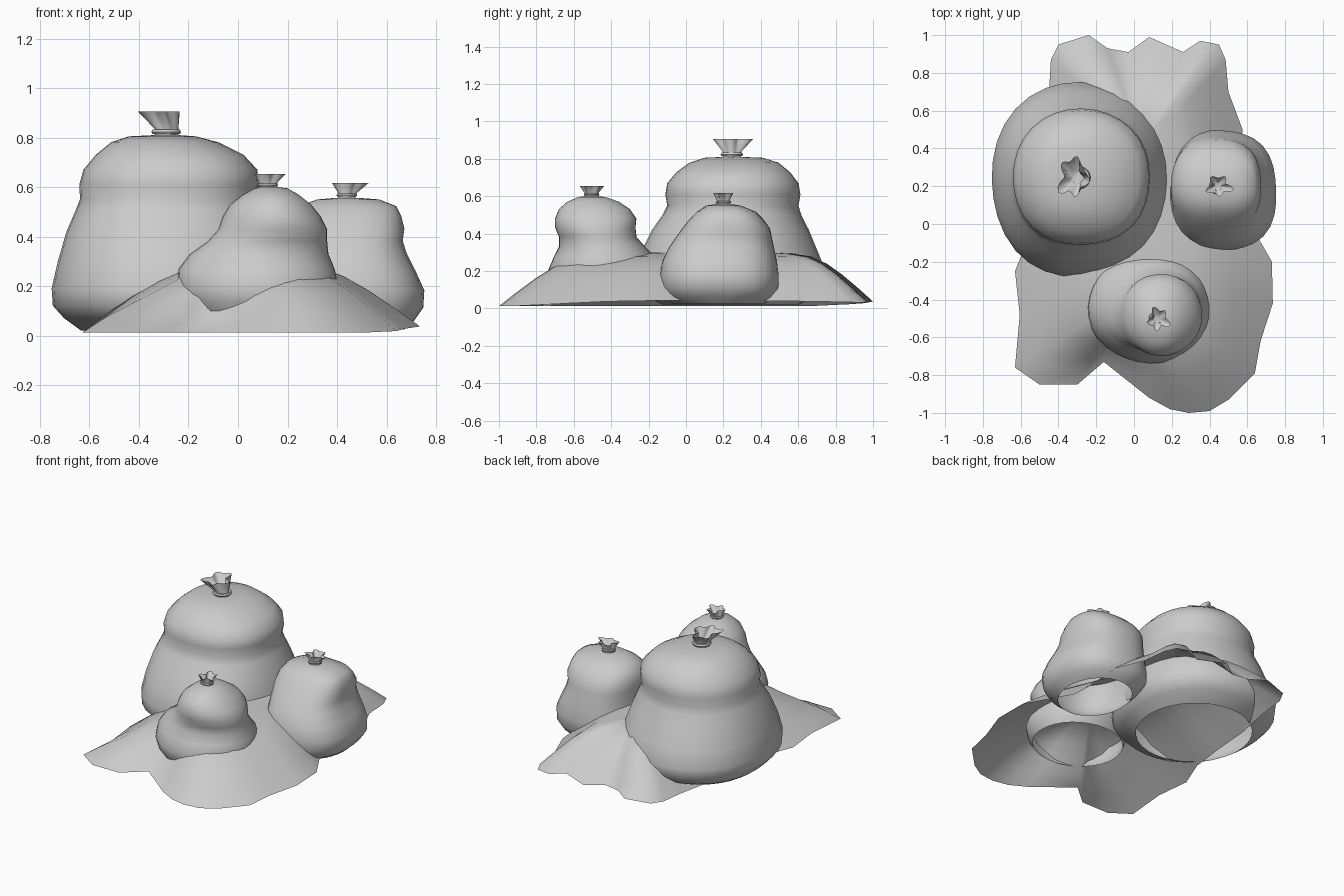
import bpy, bmesh, math

def finish(name, bm, angle=50):
    bmesh.ops.recalc_face_normals(bm, faces=bm.faces)
    me = bpy.data.meshes.new(name)
    bm.to_mesh(me)
    bm.free()
    ob = bpy.data.objects.new(name, me)
    bpy.context.collection.objects.link(ob)
    bpy.ops.object.select_all(action='DESELECT')
    ob.select_set(True)
    bpy.context.view_layer.objects.active = ob
    bpy.ops.object.shade_smooth_by_angle(angle=math.radians(angle))
    return ob

def bridge(bm, a, b):
    n = len(a)
    for i in range(n):
        bm.faces.new((a[i], a[(i + 1) % n], b[(i + 1) % n], b[i]))

# sack body lofted from rows of (z, x_min, x_max, y_min, y_max), open underneath
def sack(name, rows, lump, phase, square):
    bm = bmesh.new()
    n, prev = 32, None
    for k, (z, x0, x1, y0, y1) in enumerate(rows):
        ring = []
        inner = 0 < k < len(rows) - 2
        amp, sq = (lump, square) if inner else (0, 0)
        for i in range(n):
            a = 2 * math.pi * i / n
            s = 1 + amp * (math.sin(3 * a + phase + z * 4) + 0.6 * math.sin(5 * a - phase))
            s += sq * (1 - math.cos(4 * a)) / 2 + 0.01
            ring.append(bm.verts.new(((x0 + x1) / 2 + (x1 - x0) / 2 * s * math.cos(a),
                                      (y0 + y1) / 2 + (y1 - y0) / 2 * s * math.sin(a),
                                      z + amp * 0.3 * math.sin(2 * a + phase))))
        if prev:
            bridge(bm, prev, ring)
        prev = ring
    return finish(name, bm)

# gathered neck: flared ruffle with a hollow middle, plus the tie ring
def neck(name, x, y, z, r, h, dx, rx, ry, phase):
    bm = bmesh.new()
    n = 30
    def ring(cx, zz, ax, ay, amp):
        out = []
        for i in range(n):
            a = 2 * math.pi * i / n
            s = 1 + amp * (math.cos(5 * a + phase) + 0.6 * math.cos(3 * a + 1)) - amp
            out.append(bm.verts.new((cx + ax * s * math.cos(a), y + ay * s * math.sin(a), zz)))
        return out
    rings = [ring(x, z - 0.02, r * 0.85, r * 0.85, 0),
             ring(x, z + h * 0.2, r * 0.8, r * 0.8, 0.05),
             ring(x + dx, z + h, rx, ry, 0.2),
             ring(x + dx * 0.3, z + h * 0.25, r * 0.6, r * 0.6, 0.1)]
    for a, b in zip(rings, rings[1:]):
        bridge(bm, a, b)
    bm.faces.new(rings[-1])
    finish(name + "_neck", bm, 60)
    bpy.ops.mesh.primitive_torus_add(major_segments=20, minor_segments=6,
        major_radius=r * 0.82, minor_radius=r * 0.18, location=(x, y, z + 0.008))
    bpy.context.object.name = name + "_tie"
    bpy.ops.object.shade_smooth_by_angle()

# large sack
sack("large_sack", [
    (0.02, -0.63, 0.07, -0.12, 0.60), (0.07, -0.70, 0.13, -0.22, 0.69),
    (0.12, -0.745, 0.18, -0.27, 0.735), (0.19, -0.75, 0.185, -0.275, 0.745),
    (0.30, -0.725, 0.165, -0.24, 0.70), (0.42, -0.69, 0.125, -0.18, 0.65),
    (0.50, -0.655, 0.09, -0.125, 0.61), (0.55, -0.635, 0.07, -0.10, 0.595),
    (0.61, -0.637, 0.08, -0.11, 0.605), (0.67, -0.62, 0.075, -0.10, 0.595),
    (0.73, -0.57, 0.02, -0.05, 0.55), (0.78, -0.51, -0.08, 0.02, 0.49),
    (0.805, -0.44, -0.17, 0.10, 0.41), (0.81, -0.34, -0.24, 0.20, 0.29)], 0.006, 0.5, 0.03)
neck("large_sack", -0.29, 0.245, 0.815, 0.06, 0.09, -0.035, 0.085, 0.12, 0.3)

# right sack
sack("right_sack", [
    (0.025, 0.25, 0.67, -0.07, 0.42), (0.06, 0.215, 0.71, -0.11, 0.46),
    (0.11, 0.18, 0.745, -0.135, 0.49), (0.18, 0.18, 0.75, -0.14, 0.49),
    (0.26, 0.195, 0.715, -0.125, 0.48), (0.33, 0.20, 0.68, -0.09, 0.465),
    (0.38, 0.20, 0.665, -0.055, 0.455), (0.43, 0.20, 0.672, -0.02, 0.445),
    (0.48, 0.215, 0.66, 0.02, 0.41), (0.52, 0.25, 0.64, 0.06, 0.37),
    (0.55, 0.32, 0.57, 0.11, 0.29), (0.557, 0.40, 0.48, 0.16, 0.24)], 0.01, 1.9, 0.07)
neck("right_sack", 0.44, 0.20, 0.56, 0.042, 0.057, 0.01, 0.072, 0.062, 1.2)

# front sack, leaning right and forwards
sack("front_sack", [
    (0.10, -0.20, 0.37, -0.70, -0.18), (0.14, -0.22, 0.39, -0.725, -0.165),
    (0.20, -0.24, 0.405, -0.735, -0.15), (0.27, -0.235, 0.39, -0.705, -0.165),
    (0.33, -0.19, 0.365, -0.675, -0.22), (0.38, -0.12, 0.36, -0.675, -0.265),
    (0.43, -0.075, 0.36, -0.695, -0.27), (0.48, -0.06, 0.335, -0.695, -0.265),
    (0.53, -0.03, 0.295, -0.675, -0.30), (0.57, 0.02, 0.245, -0.63, -0.36),
    (0.595, 0.07, 0.20, -0.575, -0.43), (0.60, 0.09, 0.16, -0.54, -0.47)], 0.01, 3.4, 0.01)
neck("front_sack", 0.12, -0.505, 0.60, 0.042, 0.053, 0.01, 0.062, 0.068, 2.2)

# ragged ground sheet rising to a soft ridge between the sacks
outline = [(-0.63, -0.76), (-0.5, -0.85), (-0.3, -0.85), (-0.16, -0.73), (0.08, -0.92),
           (0.19, -0.98), (0.29, -1), (0.4, -0.99), (0.5, -0.93), (0.64, -0.79),
           (0.67, -0.62), (0.735, -0.42), (0.73, -0.2), (0.65, -0.06), (0.56, 0.1),
           (0.55, 0.3), (0.575, 0.5), (0.5, 0.7), (0.485, 0.87), (0.45, 0.95),
           (0.35, 0.97), (0.26, 0.91), (0.08, 0.99), (-0.03, 0.91), (-0.14, 0.93),
           (-0.24, 1.0), (-0.4, 0.95), (-0.44, 0.87), (-0.45, 0.7), (-0.5, 0.45),
           (-0.52, 0.2), (-0.55, -0.05), (-0.63, -0.25), (-0.605, -0.48)]
bm = bmesh.new()
prev, free = None, []
for t, h in [(0, 0), (0.15, 0.08), (0.3, 0.155), (0.45, 0.22), (0.6, 0.26), (0.8, 0.28), (0.95, 0.285)]:
    ring = []
    for x, y in outline:
        cx, cy = 0.05, max(-0.33, min(0.45, y * 0.45))
        edge = 0.012 + 0.03 * max(0, math.sin(2.2 * x + 1.5 * y)) * (1 - t)
        px, py = x + (cx - x) * t, y + (cy - y) * t
        # shallow valley at the front left corner
        dip = 0.12 * math.exp(-((px + 0.24) ** 2 + (py + 0.68) ** 2) / 0.025) if t else 0
        ring.append(bm.verts.new((px, py, max(0.005, edge + h - dip))))
    if prev:
        bridge(bm, prev, ring)
        free += ring
    prev = ring
bm.faces.new(prev)
for _ in range(2):
    bmesh.ops.smooth_vert(bm, verts=free, factor=0.5, use_axis_x=False, use_axis_y=False, use_axis_z=True)
finish("ground_sheet", bm, 80)
